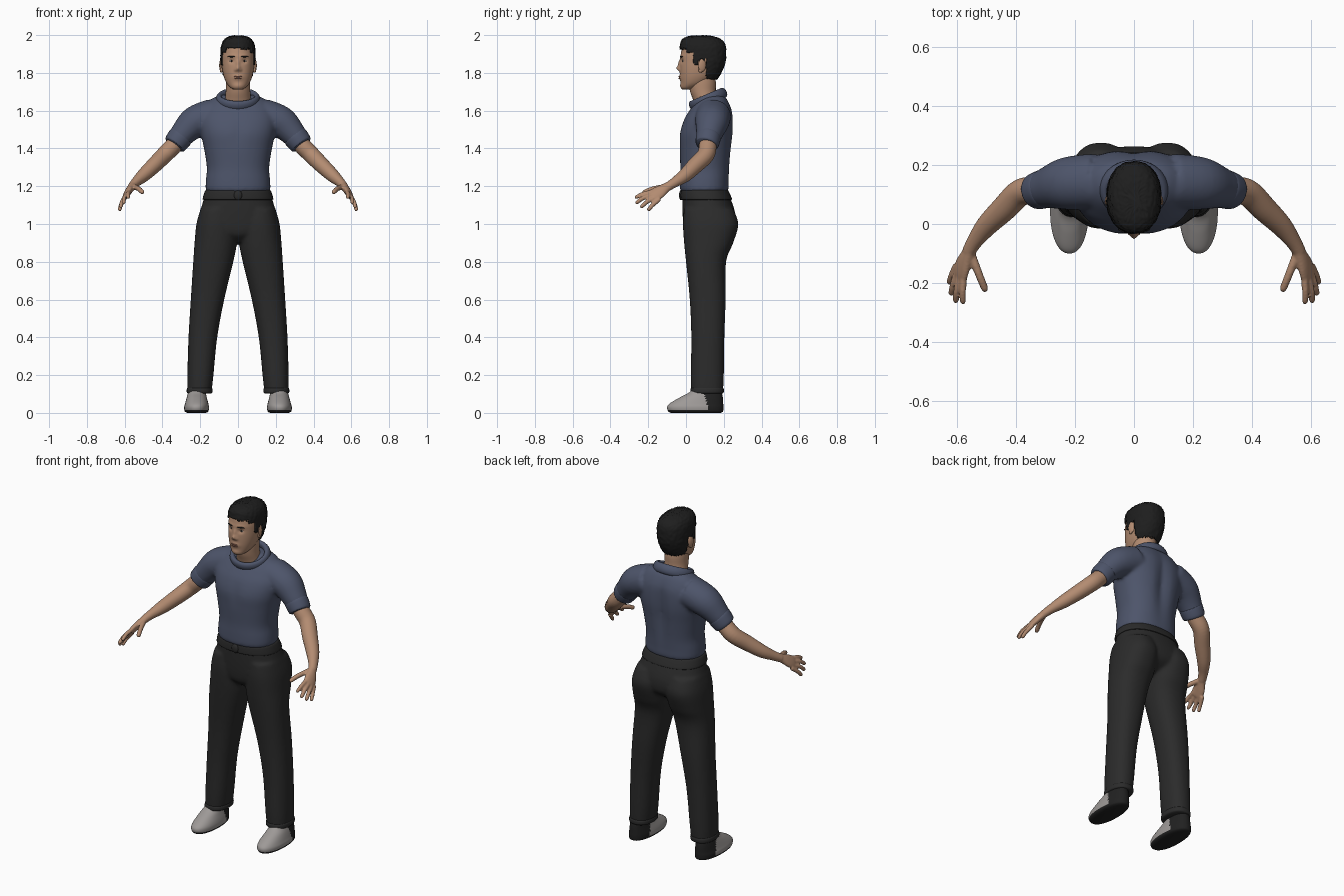
import bpy, bmesh, random
from math import sin, cos, pi, exp, copysign
from mathutils import Vector, Matrix

random.seed(4)
if "Cube" in bpy.data.objects:
    bpy.data.objects.remove(bpy.data.objects["Cube"])


def material(name, rgb):
    m = bpy.data.materials.new(name)
    m.use_nodes = True
    m.diffuse_color = (*rgb, 1)
    bsdf = m.node_tree.nodes["Principled BSDF"]
    bsdf.inputs["Base Color"].default_value = (*rgb, 1)
    bsdf.inputs["Roughness"].default_value = 0.8
    return m


SKIN = material("skin", (0.45, 0.26, 0.165))
LIPS = material("lips", (0.27, 0.12, 0.085))
WHITE = material("eye_white", (0.6, 0.57, 0.54))
HAIR = material("hair_black", (0.013, 0.013, 0.013))
SHIRT = material("shirt_blue", (0.075, 0.09, 0.145))
PANTS = material("trouser_black", (0.024, 0.024, 0.024))
SHOE = material("shoe_grey", (0.34, 0.32, 0.31))
SOLE = material("sole_black", (0.015, 0.015, 0.015))


def bump(u, centre, width):
    return exp(-((u - centre) / width) ** 2)


def spline(pts, sub):
    """Catmull-Rom through tuples of any length."""
    out = []
    for i in range(len(pts) - 1):
        quad = (pts[max(i - 1, 0)], pts[i], pts[i + 1], pts[min(i + 2, len(pts) - 1)])
        for k in range(sub):
            t = k / sub
            out.append([0.5 * (2 * b + (c - a) * t + (2 * a - 5 * b + 4 * c - d) * t * t
                               + (3 * b - a - 3 * c + d) * t ** 3) for a, b, c, d in zip(*quad)])
    return out + [list(pts[-1])]


def oval(n, power):
    for k in range(n):
        c, s = cos(2 * pi * k / n), sin(2 * pi * k / n)
        yield copysign(abs(c) ** (2 / power), c), copysign(abs(s) ** (2 / power), s)


def skin_rings(bm, rings, closed=False):
    loops = [[bm.verts.new(p) for p in ring] for ring in rings]
    n = len(loops[0])
    pairs = list(zip(loops, loops[1:])) + ([(loops[-1], loops[0])] if closed else [])
    for a, b in pairs:
        for k in range(n):
            bm.faces.new((a[k], a[(k + 1) % n], b[(k + 1) % n], b[k]))
    if not closed:
        bm.faces.new(loops[0])
        bm.faces.new(loops[-1])
    return [v for loop in loops for v in loop]


def stack(bm, levels, side=1, n=48, sub=5, power=2.3):
    """Level slices (z, x0, x1, y0, y1)."""
    rings = []
    for z, x0, x1, y0, y1 in spline(levels, sub):
        rings.append([(side * ((x0 + x1) / 2 + (x1 - x0) / 2 * u), (y0 + y1) / 2 + (y1 - y0) / 2 * w, z)
                      for u, w in oval(n, power)])
    return skin_rings(bm, rings)


def tube(bm, pts, side=1, ref=(0, 1, 0), n=24, sub=5, closed=False):
    """Sections (x, y, z, radius along ref, other radius) across a path."""
    path = pts if closed else spline(pts, sub)
    rings, last = [], len(path) - 1
    for i, (x, y, z, a, b) in enumerate(path):
        lo, hi = (path[i - 1], path[(i + 1) % len(path)]) if closed else (path[max(i - 1, 0)], path[min(i + 1, last)])
        t = (Vector(hi[:3]) - Vector(lo[:3])).normalized()
        u = Vector(ref)
        u = (u - t * u.dot(t)).normalized()
        w = t.cross(u)
        ring = [Vector((x, y, z)) + u * a * c + w * b * s for c, s in oval(n, 2)]
        rings.append([(side * p.x, p.y, p.z) for p in ring])
    return skin_rings(bm, rings, closed)


def ball(bm, centre, radii, turn=0):
    m = Matrix.Translation(centre) @ Matrix.Rotation(turn, 4, 'Z') @ Matrix.Diagonal((*radii, 1))
    bmesh.ops.create_uvsphere(bm, u_segments=20, v_segments=12, radius=1, matrix=m)


def finish(bm, name, *mats, voxel=0, rule=None):
    bmesh.ops.recalc_face_normals(bm, faces=bm.faces)
    for f in bm.faces:
        f.smooth = True
        f.material_index = rule(f.calc_center_median()) if rule else 0
    me = bpy.data.meshes.new(name)
    bm.to_mesh(me)
    bm.free()
    for m in mats:
        me.materials.append(m)
    ob = bpy.data.objects.new(name, me)
    bpy.context.collection.objects.link(ob)
    if voxel:
        r = ob.modifiers.new("merge", 'REMESH')
        r.mode, r.voxel_size, r.use_smooth_shade = 'VOXEL', voxel, True
        s = ob.modifiers.new("soften", 'SMOOTH')
        s.factor, s.iterations = 0.5, 4
    return ob


# Shirt: torso with spine groove, merged with both sleeves
bm = bmesh.new()
body = [(1.165, .15, -.01, .205), (1.18, .17, -.03, .225), (1.23, .17, -.032, .228), (1.30, .165, -.03, .233),
        (1.40, .18, -.034, .243), (1.48, .197, -.034, .252), (1.55, .205, -.012, .252), (1.60, .19, .018, .246),
        (1.645, .16, .052, .228), (1.672, .122, .085, .21), (1.685, .07, .1, .19)]
for v in stack(bm, [(z, -r, r, a, b) for z, r, a, b in body]):
    if v.co.y > .14:
        v.co.y -= .02 * bump(v.co.x, 0, .035) * bump(v.co.z, 1.45, .16)
    else:
        v.co.y += .006 * bump(v.co.x, 0, .03) * bump(v.co.z, 1.48, .06)
sleeve = [(.13, .145, 1.575, .095, .09), (.225, .138, 1.54, .09, .086), (.285, .125, 1.485, .073, .07),
          (.333, .112, 1.423, .056, .056)]
for s in (1, -1):
    tube(bm, sleeve, s)
finish(bm, "shirt", SHIRT, voxel=.01)

# Sleeve cuffs and the rolled collar
bm = bmesh.new()
for s in (1, -1):
    tube(bm, [(.300, .121, 1.466, .060, .060), (.306, .119, 1.459, .066, .066),
              (.332, .112, 1.425, .062, .062), (.338, .110, 1.417, .054, .054)], s)
finish(bm, "sleeve_cuffs", SHIRT)
bm = bmesh.new()
ring = [2 * pi * k / 48 for k in range(48)]
tube(bm, [(.1 * sin(t), .117 - .082 * cos(t), 1.66 - .035 * cos(t), .028, .017) for t in ring],
     ref=(0, -.5, 1), n=16, closed=True)
finish(bm, "collar", SHIRT)

# Trousers: hips merged with both legs
bm = bmesh.new()
hips = [(.905, .05, .04, .16), (.94, .12, .0, .22), (.98, .2, -.012, .258), (1.05, .203, -.018, .262),
        (1.13, .182, -.02, .238), (1.185, .165, -.02, .215)]
stack(bm, [(z, -r, r, a, b) for z, r, a, b in hips])
leg = [(.11, .14, .268, .027, .196), (.2, .13, .268, .025, .2), (.4, .11, .262, .028, .203),
       (.6, .073, .25, .02, .21), (.8, .025, .237, .0, .212), (.9, .006, .23, -.01, .25),
       (1.0, .004, .22, -.016, .277), (1.08, .02, .198, -.01, .25)]
for s in (1, -1):
    stack(bm, leg, s)
finish(bm, "trousers", PANTS, voxel=.01)

# Waistband with fastening, and trouser hems
bm = bmesh.new()
band = [(1.128, .18, -.022, .238), (1.134, .187, -.029, .243), (1.172, .176, -.027, .227), (1.18, .168, -.02, .22)]
stack(bm, [(z, -r, r, a, b) for z, r, a, b in band])
ball(bm, (0, -.027, 1.152), (.022, .01, .026))
for s in (1, -1):
    stack(bm, [(.102, .146, .264, .032, .191), (.108, .136, .271, .024, .199),
               (.125, .135, .271, .024, .2), (.135, .14, .266, .03, .195)], s)
finish(bm, "waistband_and_hems", PANTS)

# Arms and hands
bm = bmesh.new()
arm = [(.30, .12, 1.46, .045, .045), (.345, .115, 1.41, .047, .046), (.39, .104, 1.365, .046, .045),
       (.442, .052, 1.313, .044, .042), (.50, -.005, 1.258, .037, .036), (.54, -.057, 1.222, .028, .026),
       (.562, -.095, 1.198, .024, .022)]
palm = [(.55, -.075, 1.212, .02, .02), (.568, -.11, 1.19, .028, .02), (.583, -.145, 1.167, .038, .018),
        (.592, -.175, 1.15, .037, .014), (.595, -.187, 1.143, .025, .006)]
fingers = [((.552, -.105, 1.198), (.525, -.175, 1.186), (.503, -.23, 1.165)),
           ((.577, -.165, 1.172), (.582, -.225, 1.16), (.581, -.272, 1.138)),
           ((.589, -.165, 1.157), (.602, -.225, 1.138), (.606, -.268, 1.108)),
           ((.598, -.155, 1.142), (.614, -.205, 1.118), (.622, -.242, 1.086)),
           ((.603, -.14, 1.132), (.62, -.177, 1.1), (.628, -.203, 1.07))]
for s in (1, -1):
    tube(bm, arm, s)
    tube(bm, palm, s, ref=(.03, .025, -.045))
    for i, (a, b, c) in enumerate(fingers):
        r = .0135 if i == 0 else .0115
        near = [b[k] + (c[k] - b[k]) * .8 for k in range(3)]
        tube(bm, [(*a, r * 1.1, r * 1.1), (*b, r, r), (*near, r * .9, r * .9), (*c, r * .35, r * .35)], s, n=12)
finish(bm, "arms_and_hands", SKIN, voxel=.005)

# Head with modelled face
bm = bmesh.new()
skull = [(1.712, .022, -.018, .03), (1.722, .04, -.026, .06), (1.745, .06, -.028, .11), (1.78, .075, -.031, .15),
         (1.82, .083, -.032, .172), (1.86, .086, -.031, .188), (1.90, .086, -.027, .195), (1.945, .077, -.017, .185),
         (1.975, .055, .01, .15), (1.988, .025, .05, .11)]
for v in stack(bm, [(z, -r, r, a, b) for z, r, a, b in skull], n=120, sub=9, power=2.2):
    x, y, z = v.co
    if y < .03:
        v.co.y += (.008 * bump(abs(x), .034, .014) * bump(z, 1.863, .012)
                   - .017 * bump(x, 0, .013) * bump(z, 1.824, .014) - .009 * bump(x, 0, .009) * bump(z, 1.85, .02)
                   - .005 * bump(abs(x), .014, .007) * bump(z, 1.815, .008)
                   - .007 * bump(x, 0, .024) * bump(z, 1.776, .013) - .004 * bump(x, 0, .025) * bump(z, 1.732, .013)
                   - .003 * bump(z, 1.888, .01) * bump(abs(x), .03, .03))
finish(bm, "head", SKIN)

# Neck and ears
bm = bmesh.new()
neck = [(1.6, .08, .05, .17), (1.65, .07, .04, .168), (1.7, .065, .022, .158), (1.75, .064, .015, .158), (1.8, .06, .02, .15)]
stack(bm, [(z, -r, r, a, b) for z, r, a, b in neck], power=2)
for s in (1, -1):
    ball(bm, (s * .089, .085, 1.84), (.009, .021, .034), s * .3)
    ball(bm, (s * .088, .077, 1.815), (.008, .012, .014))
finish(bm, "neck_and_ears", SKIN)

# Eyes, brows and lips
bm = bmesh.new()
for s in (1, -1):
    ball(bm, (s * .034, -.0115, 1.863), (.014, .008, .0055), s * .3)
finish(bm, "eyes", WHITE)
bm = bmesh.new()
for s in (1, -1):
    ball(bm, (s * .033, -.0165, 1.863), (.0055, .0045, .0052))
    ball(bm, (s * .035, -.024, 1.886), (.021, .005, .0035), s * .33)
finish(bm, "irises_and_brows", HAIR)
bm = bmesh.new()
ball(bm, (0, -.033, 1.780), (.021, .007, .004))
ball(bm, (0, -.033, 1.771), (.019, .0075, .0045))
finish(bm, "mouth", LIPS)


# Short textured hair trimmed along a hairline
def hairline(y):
    steps = ((.0, 1.93), (.035, 1.91), (.065, 1.845), (.108, 1.872))
    return next((z for limit, z in steps if y < limit), 1.768)


bm = bmesh.new()
cap = [(1.762, .066, .0, .162), (1.80, .084, -.03, .186), (1.85, .091, -.034, .206), (1.90, .092, -.034, .212),
       (1.945, .088, -.031, .208), (1.975, .073, -.022, .188), (1.991, .048, .005, .15), (1.997, .02, .045, .11)]
for v in stack(bm, [(z, -r, r, a, b) for z, r, a, b in cap], n=84, sub=6, power=2.25):
    out = (v.co - Vector((0, .09, 1.87))).normalized()
    v.co += out * random.uniform(-.002, .003)
bald = [f for f in bm.faces if f.calc_center_median().z < hairline(f.calc_center_median().y) + random.uniform(-.004, .004)]
bmesh.ops.delete(bm, geom=bald, context='FACES')
ob = finish(bm, "hair", HAIR)
thick = ob.modifiers.new("thickness", 'SOLIDIFY')
thick.thickness, thick.offset = .008, -1

# Shoes: grey fronts, black heels and soles
foot = [(.0, .17, .268, -.08, .185), (.008, .157, .282, -.094, .196), (.03, .154, .285, -.1, .198),
        (.05, .157, .28, -.086, .197), (.08, .165, .272, -.036, .195), (.105, .17, .265, .012, .19),
        (.13, .175, .26, .04, .18)]
for s, side in ((1, "left"), (-1, "right")):
    bm = bmesh.new()
    stack(bm, foot, s, n=72, power=2.2)
    finish(bm, side + "_shoe", SHOE, SOLE, rule=lambda c: int(c.z < .016 or c.y > .125 - .3 * c.z))
